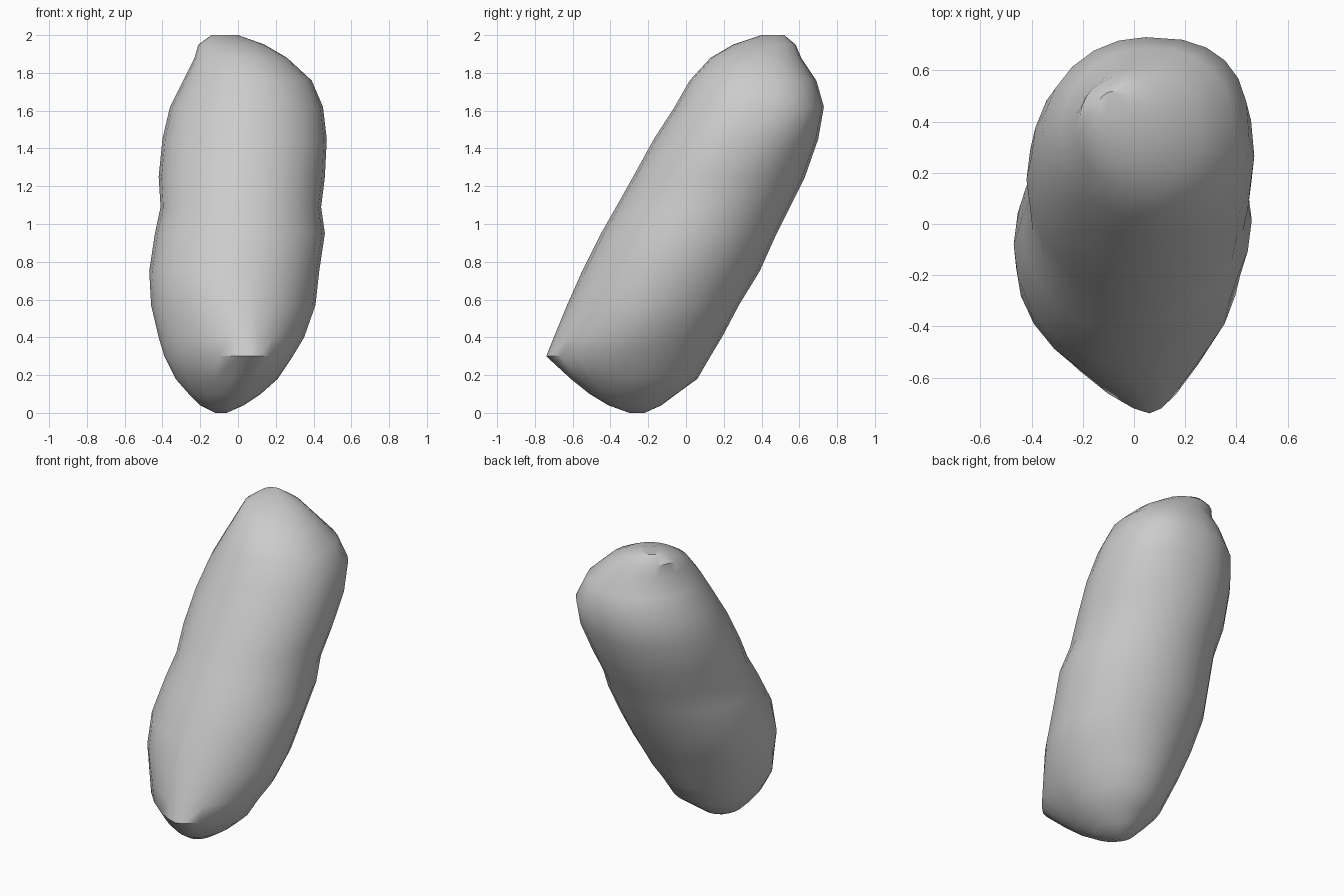
import bpy, bmesh, math

if "Cube" in bpy.data.objects:
    bpy.data.objects.remove(bpy.data.objects["Cube"], do_unlink=True)

# Plain stone colour
grey = bpy.data.materials.new("plain grey")
grey.use_nodes = True
colour = (0.6, 0.6, 0.6, 1)
grey.diffuse_color = colour
grey.node_tree.nodes["Principled BSDF"].inputs["Base Color"].default_value = colour

# Leaning profile: height, front, back, right and left limits
PROFILE = [
    (0, -.30, -.22, -.12, -.06),
    (.04, -.41, -.13, -.2, .03),
    (.1, -.51, -.05, -.26, .12),
    (.18, -.61, .06, -.33, .21),
    (.3, -.74, .13, -.39, .29),
    (.4, -.7, .19, -.42, .35),
    (.57, -.63, .28, -.46, .41),
    (.75, -.55, .39, -.47, .43),
    (.95, -.45, .48, -.44, .46),
    (1.09, -.37, .55, -.41, .44),
    (1.25, -.28, .63, -.42, .46),
    (1.45, -.17, .7, -.4, .47),
    (1.62, -.06, .73, -.36, .45),
    (1.76, .02, .69, -.29, .39),
    (1.88, .13, .61, -.23, .26),
    (1.95, .25, .58, -.21, .14),
    (2, .4, .52, -.14, 0),
]
SIDES = 24


def signed_power(value, power):
    return math.copysign(abs(value) ** power, value)


def section_point(angle, z, front, back, right, left):
    """Rounded section, pointed at the low front and squarer at the upper back left."""
    c, s = math.cos(angle), math.sin(angle)
    low_tip = max(0, 1 - abs(z - .3) / .35)
    high = max(0, 1 - abs(z - 1.6) / .4)
    power = 1.0
    if s < 0:
        power += .35 * low_tip
    elif c > 0:
        power -= .25 * high
    x = (left + right) / 2 + (left - right) / 2 * signed_power(c, power)
    y = (back + front) / 2 + (back - front) / 2 * signed_power(s, power)
    if s < 0:
        x += .11 * low_tip * s * s
    return x, y, z


# Loft the sections into one closed body
bm = bmesh.new()
rings = []
for level in PROFILE:
    rings.append([bm.verts.new(section_point(math.tau * i / SIDES, *level))
                  for i in range(SIDES)])
for lower, upper in zip(rings, rings[1:]):
    for i in range(SIDES):
        j = (i + 1) % SIDES
        bm.faces.new((lower[i], lower[j], upper[j], upper[i]))
bm.faces.new(rings[0][::-1])
bm.faces.new(rings[-1])
bmesh.ops.recalc_face_normals(bm, faces=bm.faces)

mesh = bpy.data.meshes.new("stone_body")
bm.to_mesh(mesh)
bm.free()
mesh.materials.append(grey)
body = bpy.data.objects.new("stone_body", mesh)
bpy.context.collection.objects.link(body)
bpy.context.view_layer.objects.active = body
body.select_set(True)
bpy.ops.object.shade_smooth_by_angle(angle=math.radians(40))
